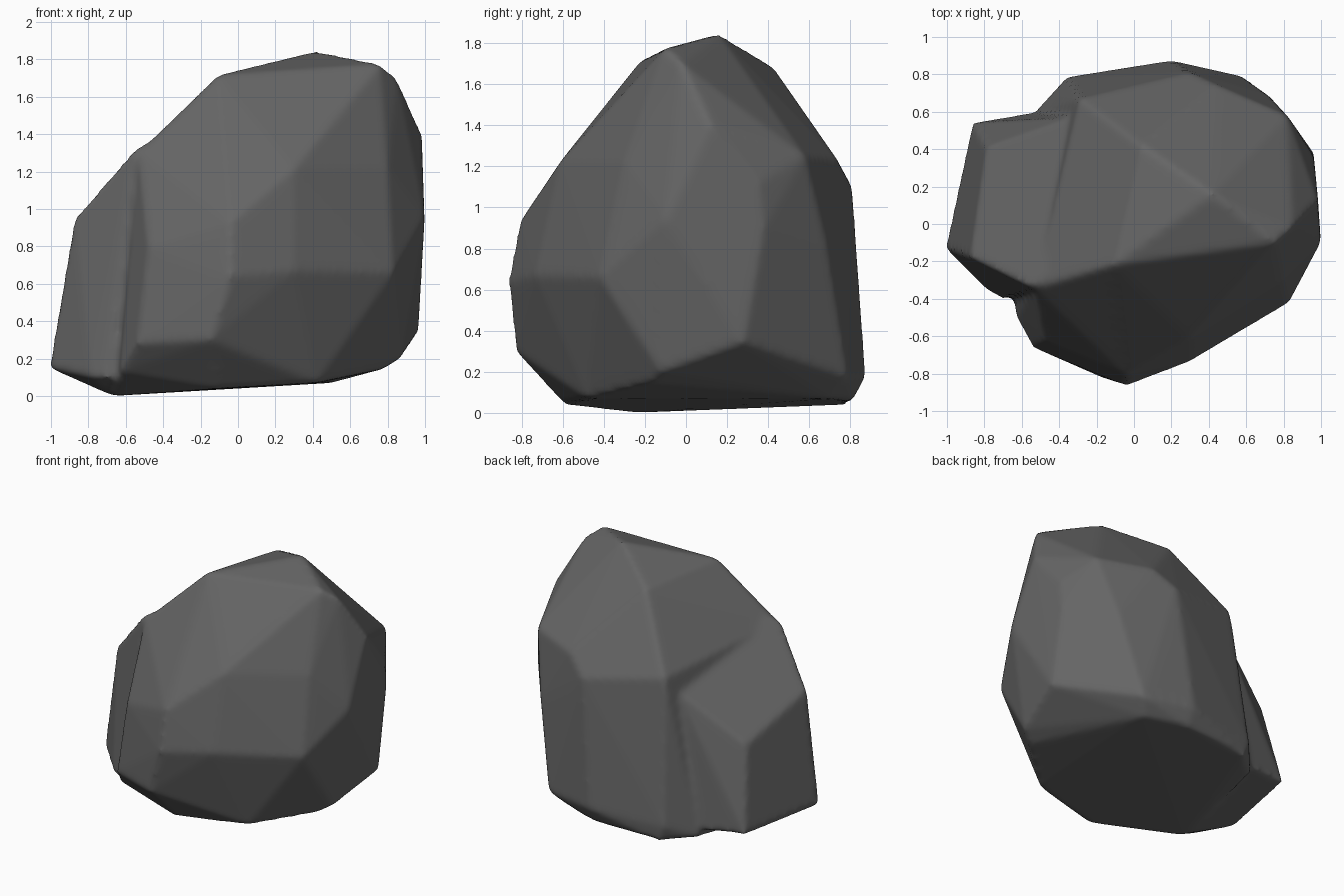
import bpy
import bmesh
from mathutils import Vector

default_cube = bpy.data.objects.get("Cube")
if default_cube:
    bpy.data.objects.remove(default_cube, do_unlink=True)

# Dark grey stone
stone = bpy.data.materials.new("dark grey stone")
stone.use_nodes = True
stone_colour = (0.13, 0.13, 0.13, 1)
stone.diffuse_color = stone_colour
shader = next(node for node in stone.node_tree.nodes if node.type == "BSDF_PRINCIPLED")
shader.inputs["Base Color"].default_value = stone_colour
shader.inputs["Roughness"].default_value = 0.9


def make_boulder(name, corners):
    """Wrap a faceted convex stone around a few corner points."""
    bm = bmesh.new()
    for corner in corners:
        bm.verts.new(Vector(corner))
    hull = bmesh.ops.convex_hull(bm, input=bm.verts)
    loose = [item for item in set(hull["geom_interior"] + hull["geom_unused"])
             if isinstance(item, bmesh.types.BMVert)]
    bmesh.ops.delete(bm, geom=loose, context="VERTS")
    bmesh.ops.recalc_face_normals(bm, faces=bm.faces)
    mesh = bpy.data.meshes.new(name)
    bm.to_mesh(mesh)
    bm.free()
    mesh.materials.append(stone)
    boulder = bpy.data.objects.new(name, mesh)
    bpy.context.collection.objects.link(boulder)
    return boulder


# Main mass: crown, shoulders, belly and underside
crown = [(.42, .16, 1.845), (.76, -.1, 1.775), (.85, -.02, 1.7),
         (-.11, -.22, 1.715), (.04, .42, 1.69)]
shoulders = [(.3, -.615, 1.22), (.8, -.3, 1.22), (.985, .12, 1.4), (.96, .36, 1.12),
             (.82, .58, 1.25), (.45, .74, 1.23), (-.29, .67, 1.2), (-.53, -.34, 1.31)]
belly = [(-.04, -.865, .64), (-.04, -.81, .93), (.3, -.735, .67), (.83, -.42, .66),
         (1, -.1, .95), (.96, .38, .9), (.72, .69, .8), (.3, .81, 1.1), (-.48, -.63, .8)]
underside = [(-.15, -.83, .3), (-.54, -.66, .28), (.02, -.67, .17), (.87, -.12, .2),
             (.965, .28, .34), (.58, .79, .17), (.2, .875, .18), (-.36, .785, .15)]
base = [(-.63, -.5, .13), (-.1, -.59, .04), (-.67, -.25, 0), (.42, -.48, .07),
        (.78, -.18, .145), (.5, .7, .07), (.2, .81, .06), (-.32, .78, .04), (-.53, .6, .05)]
main = make_boulder("main_rock", crown + shoulders + belly + underside + base)

# Low lump that leans on the flank, its top sloping up into the main mass
lump_top = [(-.55, -.34, 1.325), (-.875, -.18, .95), (-.79, .41, .74), (-.38, -.22, 1.41),
            (-.33, .57, 1.08), (-.3, .1, 1.34)]
lump_foot = [(-1.01, -.13, .15), (-.865, .54, .14), (-.79, -.35, .1), (-.7, -.4, .1),
             (-.67, -.2, 0), (-.4, .62, .1), (-.4, -.3, .1)]
lump = make_boulder("side_lump", lump_top + lump_foot)

# Fuse the two masses into one rock, then wear its edges soft
union = main.modifiers.new("Fuse", "BOOLEAN")
union.operation = "UNION"
union.solver = "EXACT"
union.object = lump
remesh = main.modifiers.new("Even surface", "REMESH")
remesh.mode = "VOXEL"
remesh.voxel_size = 0.02
remesh.use_smooth_shade = True
worn = main.modifiers.new("Worn edges", "SMOOTH")
worn.factor = 0.5
worn.iterations = 8
bpy.ops.object.select_all(action="DESELECT")
main.select_set(True)
bpy.context.view_layer.objects.active = main
for step in ("Fuse", "Even surface", "Worn edges"):
    bpy.ops.object.modifier_apply(modifier=step)
bpy.data.objects.remove(lump, do_unlink=True)
